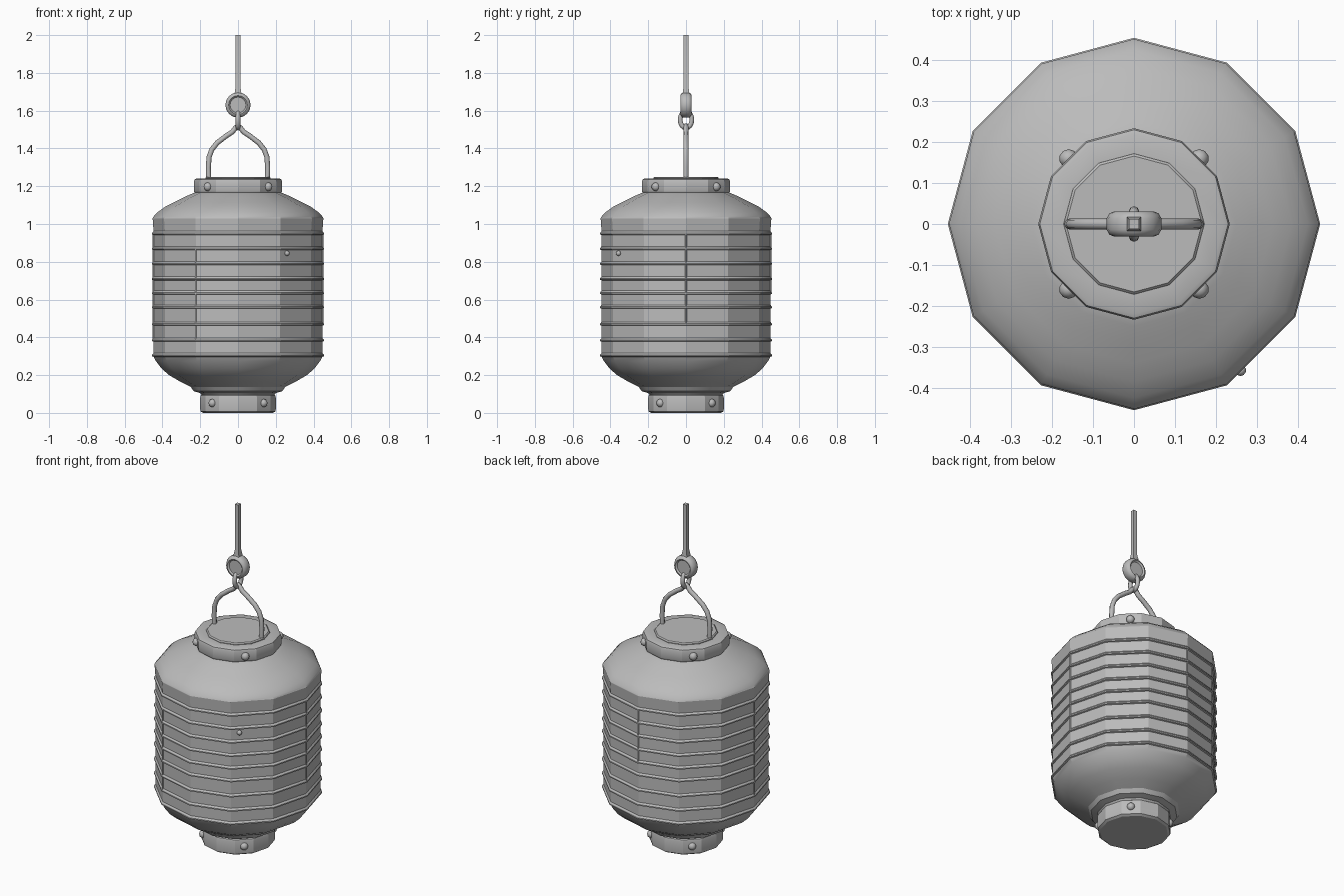
import bpy, bmesh, math
from mathutils import Vector

cube = bpy.data.objects.get("Cube")
if cube:
    bpy.data.objects.remove(cube)

gray = bpy.data.materials.new("plain gray")
gray.use_nodes = True
COLOR = (0.5, 0.5, 0.5, 1)
gray.diffuse_color = COLOR
gray.node_tree.nodes["Principled BSDF"].inputs["Base Color"].default_value = COLOR


def finish(name, bm, angle=25):
    mesh = bpy.data.meshes.new(name)
    bmesh.ops.recalc_face_normals(bm, faces=bm.faces)
    bm.to_mesh(mesh)
    bm.free()
    mesh.materials.append(gray)
    obj = bpy.data.objects.new(name, mesh)
    bpy.context.collection.objects.link(obj)
    bpy.ops.object.select_all(action="DESELECT")
    obj.select_set(True)
    bpy.context.view_layer.objects.active = obj
    bpy.ops.object.shade_smooth_by_angle(angle=math.radians(angle))
    return obj


def lathe(name, profile, sides=12, angle=25):
    """Revolve (radius, height) points around z and cap both ends."""
    bm = bmesh.new()
    turns = [math.tau * i / sides for i in range(sides)]
    rings = [[bm.verts.new((r * math.cos(a), r * math.sin(a), z)) for a in turns]
             for r, z in profile]
    for low, high in zip(rings, rings[1:]):
        for i in range(sides):
            j = (i + 1) % sides
            bm.faces.new((low[i], low[j], high[j], high[i]))
    bm.faces.new(rings[0][::-1])
    bm.faces.new(rings[-1])
    return finish(name, bm, angle)


def wire(name, points, radius, cyclic=False):
    """Round wire along a path."""
    curve = bpy.data.curves.new(name, "CURVE")
    curve.dimensions = "3D"
    curve.bevel_depth = radius
    curve.bevel_resolution = 2
    curve.use_fill_caps = True
    spline = curve.splines.new("POLY")
    spline.points.add(len(points) - 1)
    for p, co in zip(spline.points, points):
        p.co = (*co, 1)
    spline.use_cyclic_u = cyclic
    spline.use_smooth = True
    curve.materials.append(gray)
    obj = bpy.data.objects.new(name, curve)
    bpy.context.collection.objects.link(obj)
    return obj


def stud(name, degrees, distance, height, size):
    """Small domed rivet sitting on a side face."""
    out = Vector((math.cos(math.radians(degrees)), math.sin(math.radians(degrees)), 0))
    bm = bmesh.new()
    bmesh.ops.create_uvsphere(bm, u_segments=10, v_segments=6, radius=size)
    bmesh.ops.translate(bm, verts=bm.verts, vec=out * distance + Vector((0, 0, height)))
    return finish(name, bm, 60)


# Paper body: curved bottom, ribbed wall, curved shoulder
ribs = [0.305, 0.385, 0.47, 0.56, 0.635, 0.71, 0.79, 0.87, 0.95]
WALL, RIB = 0.447, 0.455
body = [(0.185, 0.085), (0.2, 0.105), (0.235, 0.115), (0.25, 0.137), (0.305, 0.165),
        (0.365, 0.2), (0.405, 0.235), (0.435, 0.275)]
for z in ribs:
    body += [(WALL, z - 0.008), (RIB, z - 0.005), (RIB, z + 0.002), (WALL, z + 0.012)]
body += [(0.452, 1.03), (0.447, 1.04), (0.425, 1.063), (0.385, 1.092), (0.34, 1.115),
         (0.29, 1.14), (0.25, 1.158), (0.22, 1.17)]
lathe("lantern_body", body)

# Collars and lid
lathe("bottom_collar", [(0.185, 0), (0.198, 0.008), (0.2, 0.02), (0.2, 0.08),
                        (0.197, 0.092), (0.185, 0.1)])
lathe("top_collar", [(0.215, 1.15), (0.23, 1.165), (0.234, 1.175), (0.234, 1.225),
                     (0.23, 1.236), (0.22, 1.24), (0.17, 1.24)])
lathe("lid_disc", [(0.172, 1.23), (0.172, 1.244), (0.166, 1.25)])

# Rivets on the diagonal faces of both collars
for n, a in enumerate((45, 135, 225, 315)):
    stud(f"top_rivet_{n}", a, 0.226, 1.197, 0.023)
    stud(f"bottom_rivet_{n}", a, 0.191, 0.052, 0.022)
stud("body_nub", -54, 0.442, 0.845, 0.014)

# Thin upright paper seams on the corners of the wall
for n, (a, low, high) in enumerate(((0, 0.47, 0.95), (90, 0.63, 0.95),
                                    (180, 0.385, 0.95), (240, 0.385, 0.87))):
    c, s = math.cos(math.radians(a)), math.sin(math.radians(a))
    wire(f"paper_seam_{n}", [(c * 0.447, s * 0.447, low), (c * 0.447, s * 0.447, high)], 0.005)

# Bent wire handle
half = [(0.155, 0, 1.235), (0.157, 0, 1.30), (0.153, 0, 1.355), (0.138, 0, 1.395),
        (0.11, 0, 1.43), (0.06, 0, 1.468), (0.03, 0, 1.487), (0.012, 0, 1.51)]
wire("handle", half + [(0, 0, 1.52)] + [(-x, y, z) for x, y, z in half[::-1]], 0.0135)

# Link ring joining the handle to the hanger
link = []
for i in range(16):
    t = math.tau * i / 16
    link.append((0, 0.031 * math.cos(t), 1.552 + 0.044 * math.sin(t)))
wire("link_ring", link, 0.0125, True)

# Hanger disc facing front and back, with shallow dished faces
disc = lathe("hanger_disc", [(0.042, -0.022), (0.05, -0.03), (0.06, -0.026), (0.067, -0.014),
                             (0.067, 0.014), (0.06, 0.026), (0.05, 0.03), (0.042, 0.022)], 16, 45)
disc.rotation_euler.x = math.pi / 2
disc.location.z = 1.63

# Square hanging rod with a wider foot
rod = lathe("hanging_rod", [(0.026, 1.67), (0.024, 1.70), (0.017, 1.73), (0.017, 2.0)], 4)
rod.rotation_euler.z = math.pi / 4
